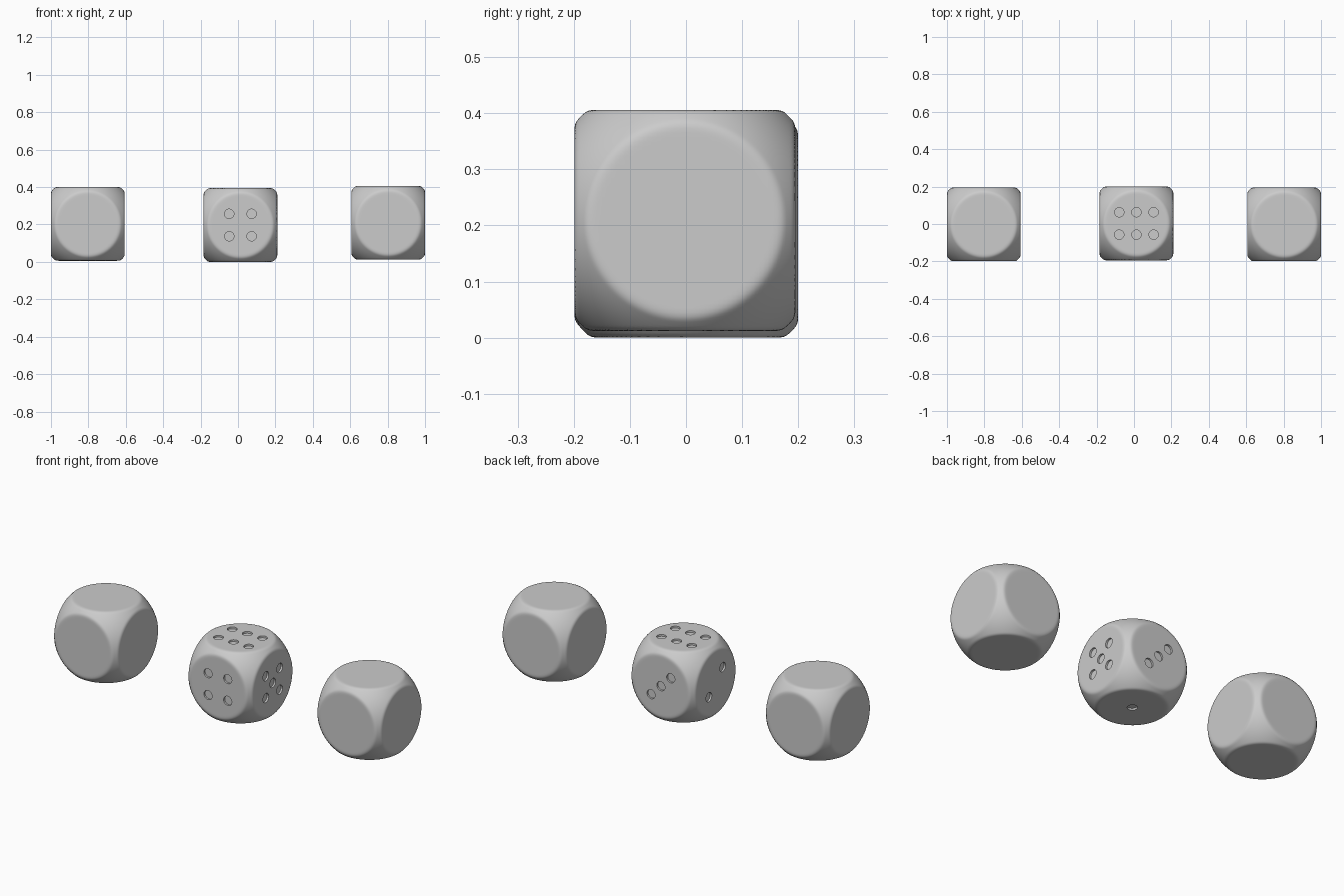
import bpy, bmesh, math
from mathutils import Vector, Matrix

if "Cube" in bpy.data.objects:
    bpy.data.objects.remove(bpy.data.objects["Cube"])

H = 0.197      # half width of a die
R = 0.262      # radius of the ball that rounds its corners
K = 0.008      # softness of the rim between flat face and ball
N = 48         # grid divisions per face
PIP_R, PIP_DEPTH, D = 0.025, 0.010, 0.06


def soft_min(a, b):
    h = max(K - abs(a - b), 0) / K
    return min(a, b) - h * h * K / 4


def make_die(name, loc):
    # dense cube, each vertex pulled to the cube-and-ball intersection
    bm = bmesh.new()
    bmesh.ops.create_cube(bm, size=2)
    bmesh.ops.subdivide_edges(bm, edges=bm.edges[:], cuts=N - 1, use_grid_fill=True)
    for v in bm.verts:
        d = v.co.normalized()
        m = max(abs(c) for c in d)
        flat = H / m
        r = soft_min(flat, R)
        v.co = d * r
    me = bpy.data.meshes.new(name)
    bm.to_mesh(me)
    bm.free()
    ob = bpy.data.objects.new(name, me)
    bpy.context.collection.objects.link(ob)
    ob.location = loc
    return ob


def finish(ob):
    bpy.ops.object.select_all(action='DESELECT')
    ob.select_set(True)
    bpy.context.view_layer.objects.active = ob
    for m in list(ob.modifiers):
        bpy.ops.object.modifier_apply(modifier=m.name)
    bpy.ops.object.shade_smooth_by_angle(angle=math.radians(30))


# three dice in a row
left_die = make_die("left_die", (-0.803, -0.002, 0.203))
middle_die = make_die("middle_die", (0.013, 0.003, 0.197))
right_die = make_die("right_die", (0.803, -0.002, 0.209))

# pip layout: outward normal and pip centres on each face
four = [(a, b) for a in (-D, D) for b in (-D, D)]
faces = [
    ((0, 0, 1), [(x, y, 0) for x in (-0.092, 0, 0.092) for y in (-D, D)]),
    ((0, 0, -1), [(0, 0, 0)]),
    ((0, -1, 0), [(a, 0, b) for a, b in four]),
    ((0, 1, 0), [(-D, 0, D), (0, 0, 0), (D, 0, -D)]),
    ((1, 0, 0), [(0, a, b) for a, b in four] + [(0, 0, 0)]),
    ((-1, 0, 0), [(0, -D, D), (0, D, -D)]),
]

# cutter made of shallow round plugs
bm = bmesh.new()
for normal, pips in faces:
    n = Vector(normal)
    rot = n.to_track_quat('Z', 'Y').to_matrix().to_4x4()
    for p in pips:
        bmesh.ops.create_cone(bm, cap_ends=True, segments=32, radius1=PIP_R,
                              radius2=PIP_R, depth=2 * PIP_DEPTH,
                              matrix=Matrix.Translation(Vector(p) + n * H) @ rot)
me = bpy.data.meshes.new("pip_cutter")
bm.to_mesh(me)
bm.free()
cutter = bpy.data.objects.new("pip_cutter", me)
bpy.context.collection.objects.link(cutter)
cutter.location = middle_die.location
cutter.hide_render = True

mod = middle_die.modifiers.new("pips", 'BOOLEAN')
mod.operation = 'DIFFERENCE'
mod.solver = 'EXACT'
mod.object = cutter
bpy.context.view_layer.update()

for die in (left_die, middle_die, right_die):
    finish(die)
bpy.data.objects.remove(cutter)
